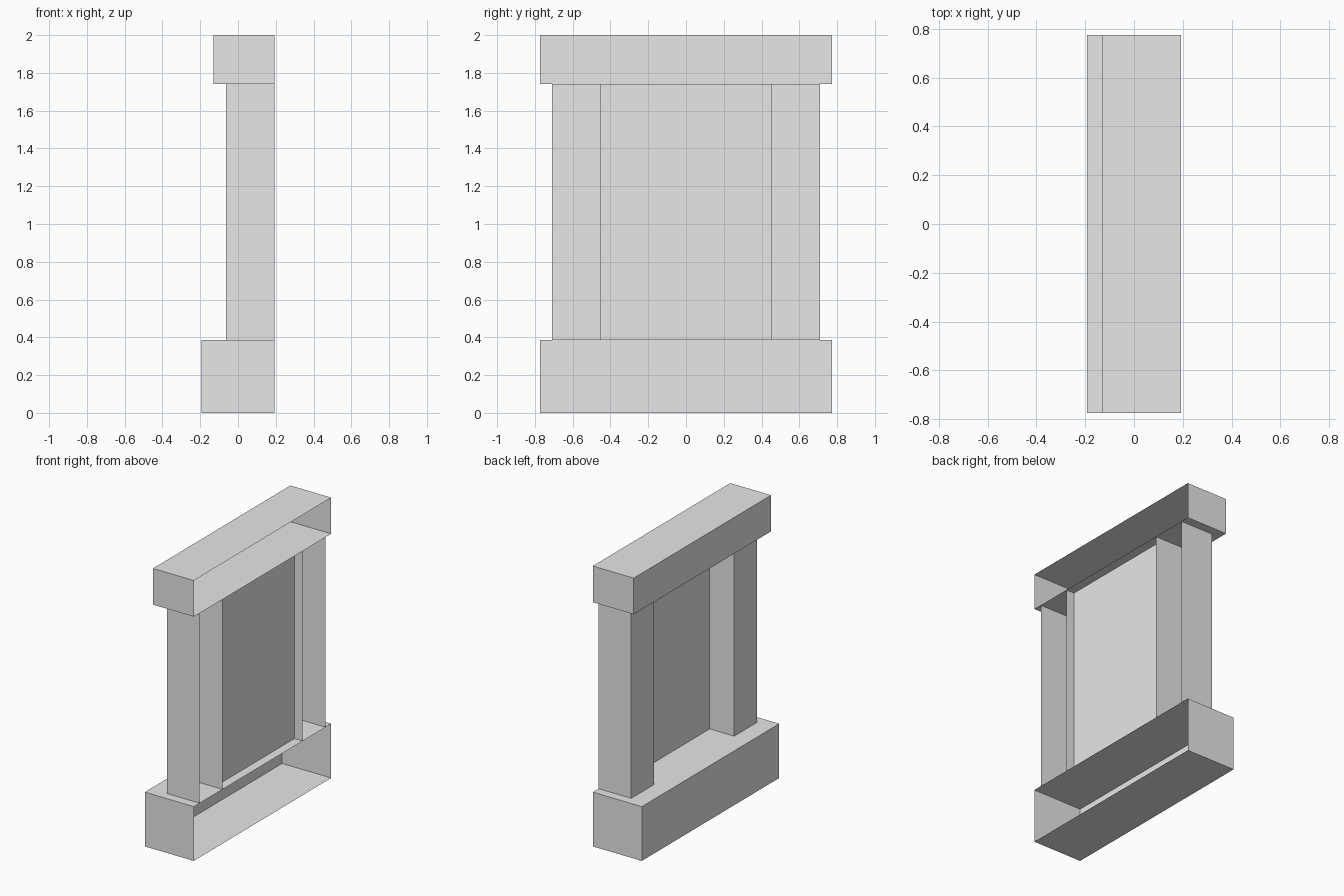
import bpy
import bmesh
from mathutils import Matrix, Vector

cube = bpy.data.objects.get("Cube")
if cube:
    bpy.data.objects.remove(cube, do_unlink=True)

U = 2 / 31          # modelling unit: the frame is 31 units tall
OPEN_X = 3          # the open side that sits against a wall

stone = bpy.data.materials.new("plain grey")
stone.use_nodes = True
grey = (0.8, 0.8, 0.8, 1)
stone.diffuse_color = grey
stone.node_tree.nodes["Principled BSDF"].inputs["Base Color"].default_value = grey


def finish(name, bm):
    mesh = bpy.data.meshes.new(name)
    bm.to_mesh(mesh)
    bm.free()
    mesh.materials.append(stone)
    obj = bpy.data.objects.new(name, mesh)
    bpy.context.collection.objects.link(obj)
    return obj


def shell(name, low, high, open_ends=False):
    """Box without its +x face, and without top and bottom if open_ends."""
    low, high = Vector(low) * U, Vector(high) * U
    bm = bmesh.new()
    bmesh.ops.create_cube(bm, size=1, matrix=Matrix.Translation((low + high) / 2)
                          @ Matrix.Diagonal((*(high - low), 1)))
    bm.normal_update()
    unwanted = [f for f in bm.faces
                if f.normal.x > 0.5 or (open_ends and abs(f.normal.z) > 0.5)]
    bmesh.ops.delete(bm, geom=unwanted, context="FACES")
    return finish(name, bm)


# Base and lintel, hollow and open at the back against the wall
shell("base", (-3, -12, 0), (OPEN_X, 12, 6))
shell("lintel", (-2, -12, 27), (OPEN_X, 12, 31))

# Pillars on both sides of the opening
for name, y in (("front_pillar", -9), ("back_pillar", 9)):
    shell(name, (-1, y - 2, 6), (OPEN_X, y + 2, 27), open_ends=True)

# Recessed single-sheet panel between the pillars
bm = bmesh.new()
corners = ((-7, 6), (-7, 27), (7, 27), (7, 6))
bm.faces.new([bm.verts.new(Vector((2, y, z)) * U) for y, z in corners])
bm.normal_update()
if bm.faces[:][0].normal.x > 0:
    bmesh.ops.reverse_faces(bm, faces=bm.faces[:])
finish("recessed_panel", bm)
